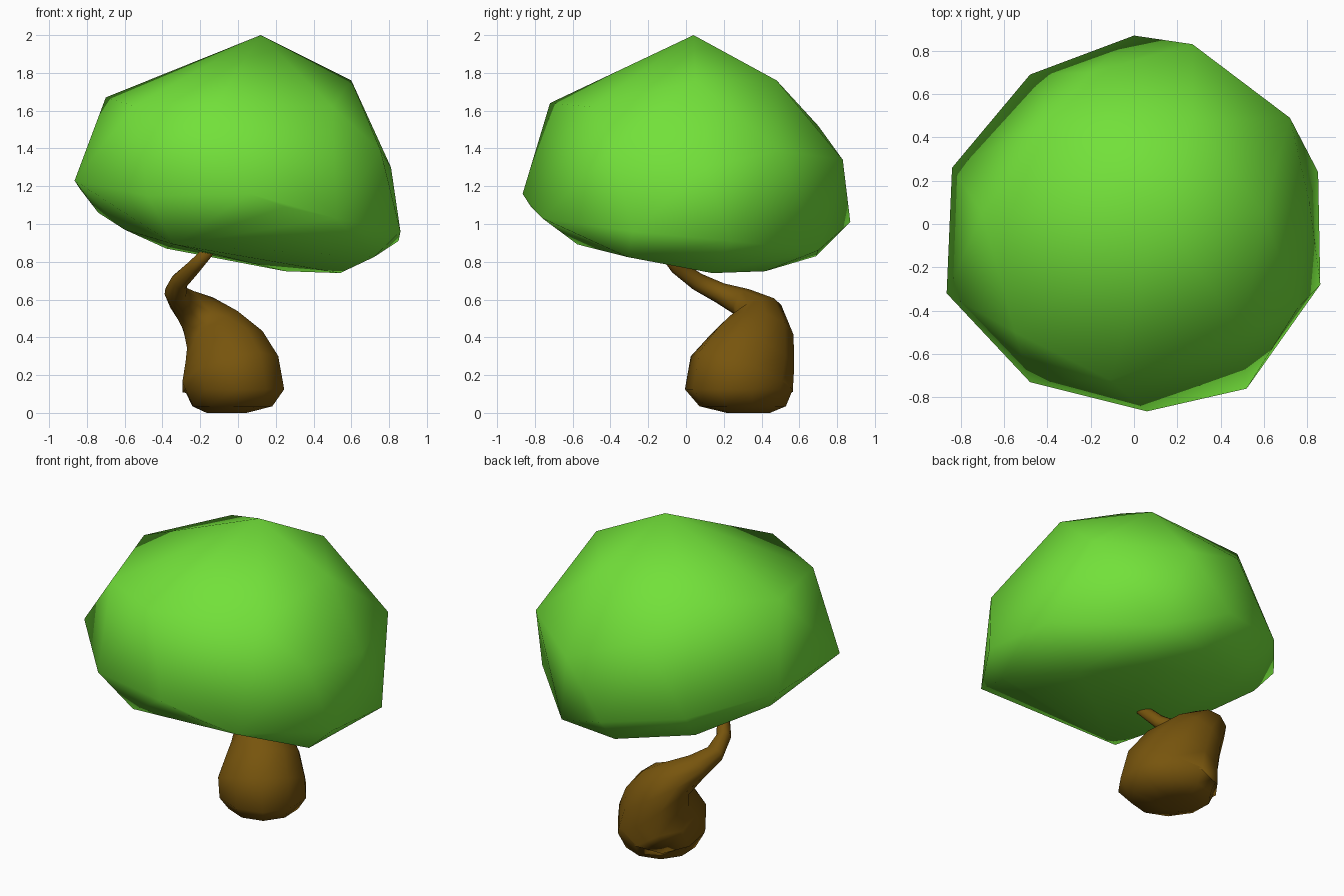
import bpy
import bmesh
import math
from mathutils import Vector

default_cube = bpy.data.objects.get("Cube")
if default_cube:
    bpy.data.objects.remove(default_cube, do_unlink=True)


def make_material(name, color):
    material = bpy.data.materials.new(name)
    material.use_nodes = True
    material.diffuse_color = color
    shader = material.node_tree.nodes["Principled BSDF"]
    shader.inputs["Base Color"].default_value = color
    shader.inputs["Roughness"].default_value = 1
    return material


def finish_object(name, bm, material):
    """Turn a bmesh into a smooth-shaded object with one material."""
    bmesh.ops.recalc_face_normals(bm, faces=bm.faces)
    for face in bm.faces:
        face.smooth = True
    mesh = bpy.data.meshes.new(name)
    bm.to_mesh(mesh)
    bm.free()
    mesh.materials.append(material)
    obj = bpy.data.objects.new(name, mesh)
    bpy.context.scene.collection.objects.link(obj)
    return obj


leaf_green = make_material("leaf green", (0.17, 0.75, 0.042, 1))
bark_brown = make_material("bark brown", (0.185, 0.09, 0.004, 1))

# Canopy: a faceted, leaning dome wrapped around a few rings of points
rim = [
    (0, .87, 1.01), (.85, .24, .91), (.86, -.28, .96), (.52, -.76, 1.03),
    (.06, -.865, 1.16), (-.48, -.73, 1.15), (-.865, -.32, 1.23),
    (-.84, .26, 1.19), (-.48, .69, 1.09),
]
underside = [
    (.54, .14, .74), (.25, .42, .75), (.02, .69, .83), (.39, .7, .86),
    (-.38, .45, .87), (-.6, 0, .97), (-.74, .2, 1.06), (-.34, -.575, .892),
    (.72, -.31, .825), (.25, -.82, 1.09),
]
upper_slope = [
    (.81, .1, 1.3), (.755, -.39, 1.39), (.27, .83, 1.34), (-.2, .7, 1.52),
    (.72, .49, 1.39),
]
shoulder = [
    (-.7, .05, 1.67), (-.38, .48, 1.72), (.27, .48, 1.76), (.6, .05, 1.76),
    (.5, -.5, 1.62), (-.11, -.72, 1.64), (-.55, -.5, 1.625),
]
peak = [(.12, .04, 2)]

canopy_bm = bmesh.new()
for point in rim + underside + upper_slope + shoulder + peak:
    canopy_bm.verts.new(point)
bmesh.ops.convex_hull(canopy_bm, input=canopy_bm.verts)
loose = [v for v in canopy_bm.verts if not v.link_faces]
bmesh.ops.delete(canopy_bm, geom=loose, context="VERTS")
finish_object("canopy", canopy_bm, leaf_green)

# Trunk: a fat bulb that narrows into a thin neck bent towards the front
SIDES = 10
LEAN = Vector((-.57, .82, 0))
trunk_path = [
    ((-.06, .33, .005), .11), ((-.03, .3, .04), .22), ((-.02, .28, .13), .275),
    ((-.04, .295, .21), .275), ((-.07, .35, .33), .23), ((-.13, .39, .44), .175),
    ((-.21, .39, .53), .12), ((-.285, .3, .59), .08),
    ((-.33, .18, .64), .057), ((-.31, .06, .7), .045),
    ((-.23, -.05, .78), .037), ((-.14, -.13, .88), .03),
]
centres = [Vector(point) for point, radius in trunk_path]
trunk_bm = bmesh.new()
rings = []
for i, (point, radius) in enumerate(trunk_path):
    before = centres[max(i - 1, 0)]
    after = centres[min(i + 1, len(centres) - 1)]
    along = (after - before).normalized()
    # the foot stays level on the ground
    if i < 3:
        along = Vector((0, 0, 1))
    side = (LEAN - along * LEAN.dot(along)).normalized()
    across = along.cross(side)
    ring = []
    for k in range(SIDES):
        angle = math.tau * k / SIDES
        # slightly oval, longer along the lean
        offset = side * math.cos(angle) * 1.08 + across * math.sin(angle) * .96
        ring.append(trunk_bm.verts.new(centres[i] + offset * radius))
    rings.append(ring)
for low, high in zip(rings, rings[1:]):
    for k in range(SIDES):
        n = (k + 1) % SIDES
        trunk_bm.faces.new((low[k], low[n], high[n], high[k]))
trunk_bm.faces.new(rings[0])
trunk_bm.faces.new(rings[-1])
# rest the foot exactly on the ground
lowest = min(v.co.z for v in trunk_bm.verts)
bmesh.ops.translate(trunk_bm, verts=trunk_bm.verts, vec=(0, 0, -lowest))
finish_object("trunk", trunk_bm, bark_brown)
